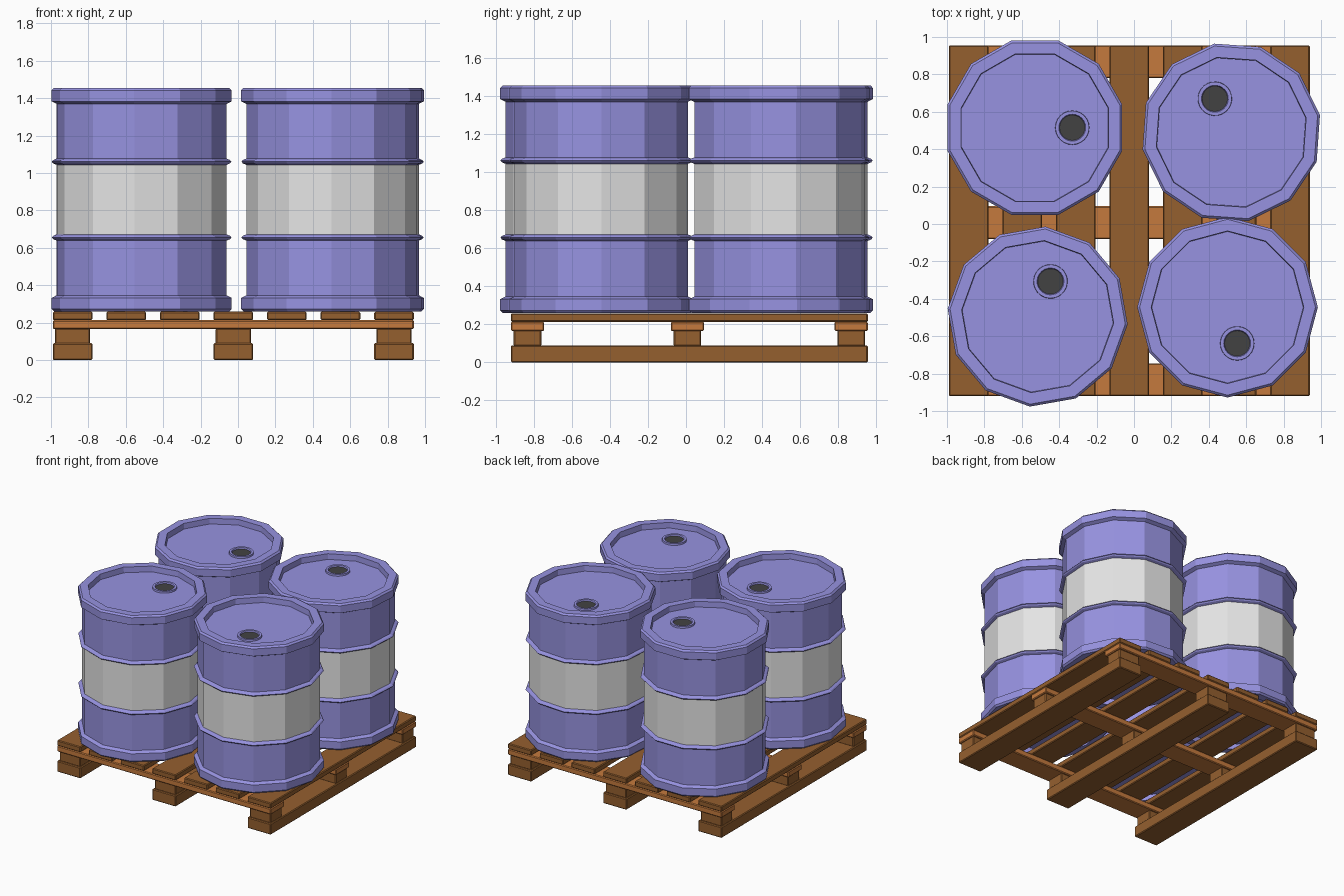
import bpy
import bmesh
import math
from mathutils import Matrix

cube = bpy.data.objects.get("Cube")
if cube:
    bpy.data.objects.remove(cube, do_unlink=True)


def material(name, rgb):
    m = bpy.data.materials.new(name)
    m.use_nodes = True
    m.diffuse_color = (*rgb, 1)
    m.node_tree.nodes["Principled BSDF"].inputs["Base Color"].default_value = (*rgb, 1)
    return m


PURPLE = material("purple paint", (0.31, 0.29, 0.75))
WHITE = material("white paint", (0.78, 0.78, 0.78))
DARK = material("dark plug", (0.055, 0.055, 0.055))
BROWN = material("brown wood", (0.30, 0.115, 0.028))
ORANGE = material("light wood", (0.56, 0.195, 0.047))


def finish(bm, name, mats):
    bmesh.ops.recalc_face_normals(bm, faces=bm.faces)
    mesh = bpy.data.meshes.new(name)
    bm.to_mesh(mesh)
    bm.free()
    for m in mats:
        mesh.materials.append(m)
    obj = bpy.data.objects.new(name, mesh)
    bpy.context.collection.objects.link(obj)
    return obj


def lathe(name, profile, sides, mats, loc, start=0.0, rule=None):
    """Turn a (radius, height) profile about z, capping both ends."""
    bm = bmesh.new()
    rings = []
    for r, z in profile:
        angles = [start + math.tau * i / sides for i in range(sides)]
        rings.append([bm.verts.new((r * math.cos(a), r * math.sin(a), z)) for a in angles])
    for low, high in zip(rings, rings[1:]):
        for i in range(sides):
            j = (i + 1) % sides
            bm.faces.new((low[i], low[j], high[j], high[i]))
    bm.faces.new(rings[0])
    bm.faces.new(rings[-1])
    if rule:
        for f in bm.faces:
            f.material_index = rule(f.calc_center_median(), len(f.verts))
    obj = finish(bm, name, mats)
    obj.location = loc
    return obj


def board(name, x, y, z, mat):
    """Box from three (low, high) spans with slightly eased edges."""
    bm = bmesh.new()
    bmesh.ops.create_cube(bm, size=1)
    size = [b - a for a, b in (x, y, z)]
    mid = [(a + b) / 2 for a, b in (x, y, z)]
    bmesh.ops.transform(bm, matrix=Matrix.Translation(mid) @ Matrix.Diagonal((*size, 1)), verts=bm.verts)
    obj = finish(bm, name, [mat])
    bevel = obj.modifiers.new("eased edges", "BEVEL")
    bevel.width = 0.006
    bevel.segments = 1
    return obj


# Pallet
LEFT, RIGHT, FRONT, BACK = -0.99, 0.94, -0.92, 0.955
WIDTH = 0.212
step = (RIGHT - LEFT - WIDTH) / 6
for i in range(7):
    x = LEFT + i * step
    board(f"top_board_{i + 1}", (x, x + WIDTH), (FRONT, BACK), (0.213, 0.258), BROWN)
rows = [(FRONT, FRONT + 0.175), (-0.08, 0.095), (BACK - 0.175, BACK)]
for n, (y0, y1) in enumerate(rows):
    board(f"cross_board_{n + 1}", (LEFT, RIGHT), (y0, y1), (0.165, 0.213), ORANGE)
for i in (0, 3, 6):
    x = LEFT + i * step
    board(f"skid_{i // 3 + 1}", (x, x + WIDTH), (FRONT, BACK), (0, 0.09), BROWN)
    for n, (y0, y1) in enumerate(rows):
        board(f"block_{i // 3 + 1}_{n + 1}", (x + 0.012, x + WIDTH - 0.012),
              (y0 + 0.015, y1 - 0.015), (0.085, 0.17), BROWN)

# Drum profile: lower half, then mirrored about mid height
BASE, TOP = 0.26, 1.455
half = [(0.405, 0.045), (0.408, 0), (0.47, 0), (0.483, 0.013), (0.483, 0.072), (0.455, 0.086),
        (0.455, 0.378), (0.474, 0.386), (0.482, 0.395), (0.474, 0.404), (0.455, 0.412)]
height = TOP - BASE
drum_profile = half + [(r, height - z) for r, z in reversed(half)]


def drum_rule(c, corners):
    return 1 if corners == 4 and abs(c.z - height / 2) < 0.05 else 0


# Plug: raised collar around a sunken dark disc
plug_profile = [(0.092, -0.005), (0.09, 0.014), (0.072, 0.014), (0.068, 0.004)]


def plug_rule(c, corners):
    return 1 if corners > 4 and c.z > 0 else 0


drums = [("back_right", -0.53, 0.515, 0), ("back_left", 0.52, 0.49, 116),
         ("front_right", -0.515, -0.495, 70), ("front_left", 0.5, -0.445, -75)]
for name, x, y, turn in drums:
    a = math.radians(turn)
    lathe(f"{name}_drum", drum_profile, 12, [PURPLE, WHITE], (x, y, BASE),
          a + math.radians(15), drum_rule)
    lathe(f"{name}_plug", plug_profile, 24, [PURPLE, DARK],
          (x + 0.2 * math.cos(a), y + 0.2 * math.sin(a), TOP - 0.045), a, plug_rule)
